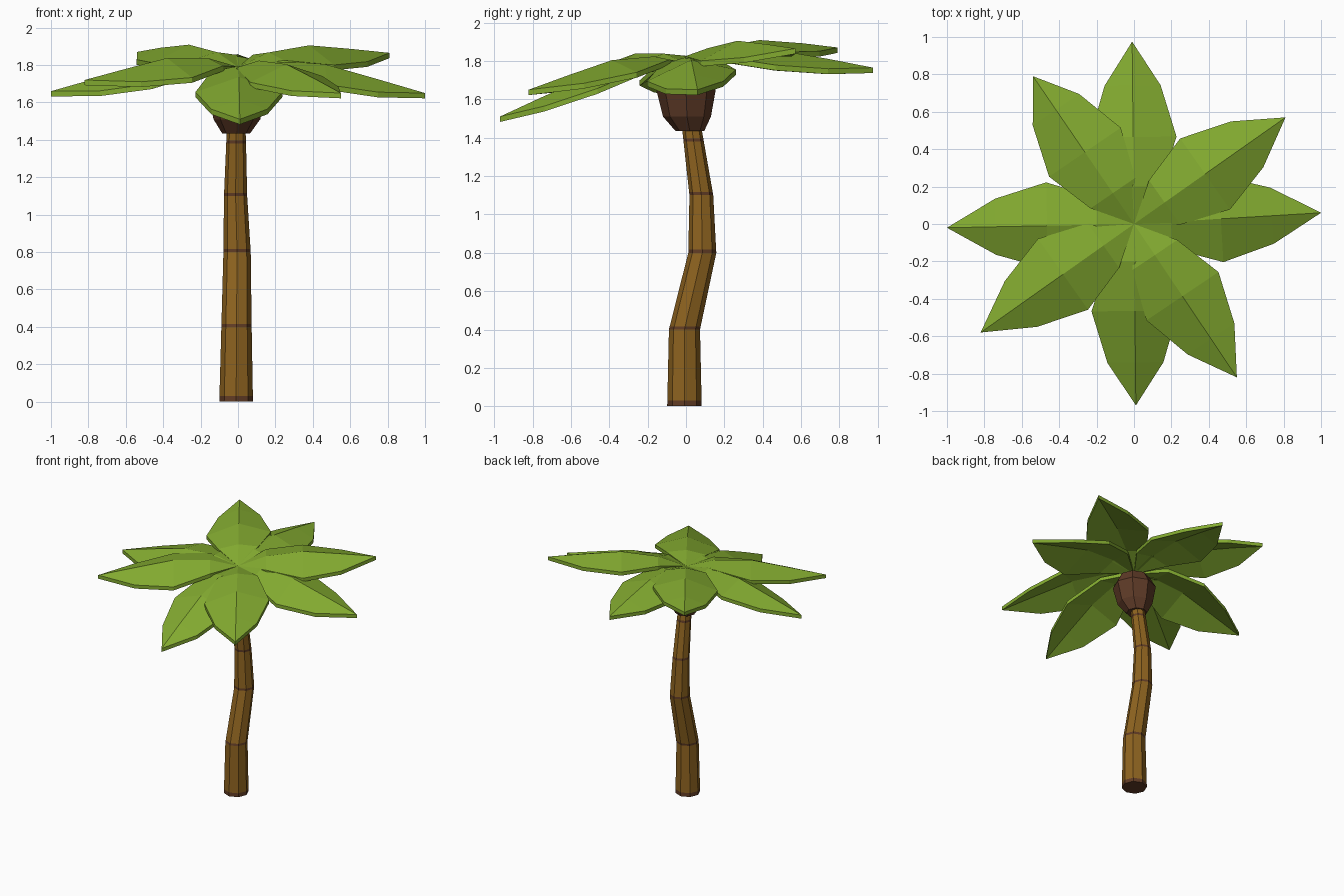
import bpy, bmesh
from math import cos, sin, pi, hypot

if "Cube" in bpy.data.objects:
    bpy.data.objects.remove(bpy.data.objects["Cube"])


def material(name, rgb):
    m = bpy.data.materials.new(name)
    m.diffuse_color = (*rgb, 1)
    m.use_nodes = True
    m.node_tree.nodes["Principled BSDF"].inputs["Base Color"].default_value = m.diffuse_color
    return m


BARK = material("bark", (0.27, 0.125, 0.014))
BAND = material("bark_band", (0.12, 0.045, 0.018))
NUT = material("crown_brown", (0.11, 0.042, 0.02))
LEAF = material("leaf_green", (0.23, 0.41, 0.03))


def finish(bm, name, mats):
    bmesh.ops.recalc_face_normals(bm, faces=bm.faces)
    mesh = bpy.data.meshes.new(name)
    bm.to_mesh(mesh)
    bm.free()
    for m in mats:
        mesh.materials.append(m)
    obj = bpy.data.objects.new(name, mesh)
    bpy.context.collection.objects.link(obj)
    return obj


def loft(name, sections, mats, banded=(), sides=8):
    """Stack of polygons (x, y, z, radius); listed segments use material 1."""
    bm = bmesh.new()
    rings = [[bm.verts.new((x + r * cos(2 * pi * i / sides),
                            y + r * sin(2 * pi * i / sides), z))
              for i in range(sides)] for x, y, z, r in sections]
    for k in range(len(rings) - 1):
        a, b = rings[k], rings[k + 1]
        for i in range(sides):
            j = (i + 1) % sides
            f = bm.faces.new((a[i], a[j], b[j], b[i]))
            f.material_index = 1 if k in banded else 0
    base = bm.faces.new(rings[0])
    base.material_index = 1 if 0 in banded else 0
    bm.faces.new(rings[-1])
    return finish(bm, name, mats)


# Trunk: bent octagonal column, with a thin dark band at each joint
joints = [(-.01, -.008, 0, .09), (-.008, -.008, .4, .081), (-.005, .085, .8, .073),
          (-.013, .08, 1.1, .062), (-.01, .04, 1.38, .053), (-.01, .02, 1.52, .048)]
sections, banded = [], []
for k, p in enumerate(joints):
    if k == len(joints) - 1:
        sections.append(p)
        break
    q = joints[k + 1]
    t = (.03 if k == 0 else .016) / (q[2] - p[2])
    banded.append(len(sections))
    sections += [p, tuple(a + (b - a) * t for a, b in zip(p, q))]
loft("trunk", sections, [BARK, BAND], banded)

# Brown heart under the leaves
loft("crown_heart", [(-.01, .02, 1.435, .075), (-.006, .005, 1.51, .125),
                     (-.003, 0, 1.65, .155), (0, 0, 1.73, .11)], [NUT])

# Leaf stations: distance along, half width, edge height, ridge height
STATIONS = [(.2, .145, .035, .062), (.465, .232, 0, .08), (.74, .15, -.012, .04)]
THICK, HUB, TILT = .028, 1.79, .13


def leaf(name, tx, ty, tz):
    length = hypot(tx, ty)
    ux, uy = tx / length, ty / length
    drop = tz - TILT * ty - HUB

    bm = bmesh.new()

    def layer(dz):
        def v(t, w, h):
            x, y = ux * t - uy * w, uy * t + ux * w
            return bm.verts.new((x, y, HUB + drop * t / length + h + TILT * y + dz))
        root, tip = v(0, 0, 0), v(length, 0, 0)
        left = [v(t, w, e) for t, w, e, r in STATIONS]
        mid = [v(t, 0, r) for t, w, e, r in STATIONS]
        right = [v(t, -w, e) for t, w, e, r in STATIONS]
        for side in (left, right):
            bm.faces.new((root, mid[0], side[0]))
            for i in range(2):
                bm.faces.new((mid[i], mid[i + 1], side[i + 1], side[i]))
            bm.faces.new((mid[2], tip, side[2]))
        return [root] + left + [tip] + right[::-1]

    top, low = layer(0), layer(-THICK)
    for i in range(len(top)):
        j = (i + 1) % len(top)
        bm.faces.new((top[i], low[i], low[j], top[j]))
    finish(bm, name, [LEAF])


# Eight folded leaves, given by their tips
TIPS = {"right": (1.0, .06, 1.65), "back_right": (.81, .57, 1.865),
        "back": (-.01, .975, 1.765), "back_left": (-.54, .79, 1.87),
        "left": (-1.0, -.02, 1.66), "front_left": (-.82, -.58, 1.72),
        "front": (.01, -.97, 1.51), "front_right": (.55, -.82, 1.65)}
for name, tip in TIPS.items():
    leaf("leaf_" + name, *tip)
